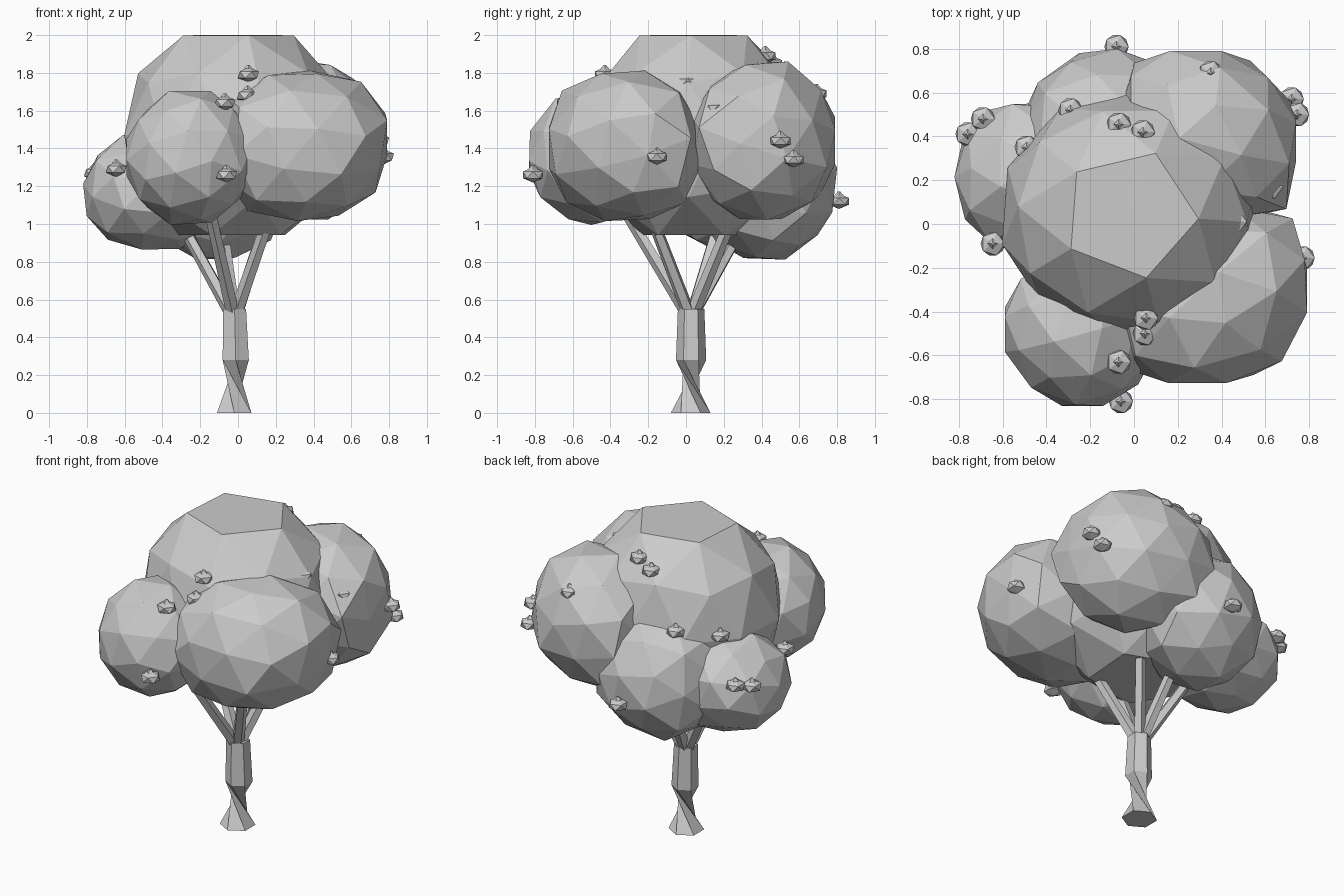
import bpy, bmesh, math, random
from mathutils import Vector, Matrix

if "Cube" in bpy.data.objects:
    bpy.data.objects.remove(bpy.data.objects["Cube"])

random.seed(4)


def finish(bm, name):
    bmesh.ops.recalc_face_normals(bm, faces=bm.faces[:])
    me = bpy.data.meshes.new(name)
    bm.to_mesh(me)
    bm.free()
    ob = bpy.data.objects.new(name, me)
    bpy.context.collection.objects.link(ob)
    return ob


def loft(name, rings, sides=6):
    """Rings of (centre, radius, turn in degrees, axis), skinned and capped."""
    bm = bmesh.new()
    loops = []
    for c, r, turn, axis in rings:
        q = Vector(axis).to_track_quat('Z', 'Y')
        loops.append([bm.verts.new(Vector(c) + q @ Vector((
            r * math.cos(math.radians(turn) + math.tau * i / sides),
            r * math.sin(math.radians(turn) + math.tau * i / sides), 0)))
            for i in range(sides)])
    for a, b in zip(loops, loops[1:]):
        for i in range(sides):
            j = (i + 1) % sides
            bm.faces.new((a[i], a[j], b[i]))
            bm.faces.new((a[j], b[j], b[i]))
    bm.faces.new(loops[0])
    bm.faces.new(loops[-1])
    return finish(bm, name)


def leaf_clump(name, centre, size, turn, stretch):
    """Faceted ball of leaves, stretched around the tree, flattened at its limits."""
    bm = bmesh.new()
    bmesh.ops.create_icosphere(bm, subdivisions=2, radius=1)
    rot = Matrix.Rotation(turn, 3, 'Z') @ Matrix.Rotation(turn * 0.7, 3, 'X')
    around = Vector((-centre[1], centre[0], 0)).normalized()
    for v in bm.verts:
        p = rot @ v.co * random.uniform(0.99, 1.07)
        p += around * p.dot(around) * stretch
        v.co = Vector(centre) + Vector(
            max(-1, min(1, p[i])) * size[i] for i in range(3))
    bmesh.ops.convex_hull(bm, input=bm.verts[:])
    return finish(bm, name)


# Twisted trunk with a flared foot
UP = (0, 0, 1)
loft("trunk", [((-0.02, 0.025, 0), 0.105, 30, UP),
               ((-0.012, 0.027, 0.28), 0.08, -90, UP),
               ((-0.018, 0.027, 0.55), 0.07, -90, UP)])

# Lower leaf clumps: centre, half sizes, turn, stretch
clumps = {
    "front_right": ((0.35, -0.325, 1.41), (0.44, 0.40, 0.405), 0.5, 0.16),
    "front_left": ((-0.25, -0.49, 1.35), (0.34, 0.34, 0.355), 1.1, 0.04),
    "back_right": ((0.34, 0.41, 1.44), (0.40, 0.38, 0.42), 1.8, 0.2),
    "left": ((-0.46, 0.22, 1.17), (0.36, 0.33, 0.31), 2.6, 0.05),
    "back": ((-0.13, 0.42, 1.2), (0.38, 0.38, 0.39), 3.3, 0.05),
}
for name, (c, size, turn, stretch) in clumps.items():
    leaf_clump("leaves_" + name, c, size, turn, stretch)
    # Branch running from the trunk into the clump
    start = Vector((-0.02, 0.025, 0.5))
    end = Vector((c[0] * 0.85, c[1], c[2]))
    d = end - start
    loft("branch_" + name, [(start + d * 0.03, 0.037, 0, d),
                            (start + d * 0.85, 0.03, 0, d)], 5)

# Crown: large faceted ball with flattened top and bottom
bm = bmesh.new()
bmesh.ops.create_icosphere(bm, subdivisions=2, radius=1,
                           matrix=Matrix.Rotation(math.radians(-4), 4, 'Z'))
for v in bm.verts:
    x, y, z = v.co
    z = max(-0.85, min(0.852, z))
    v.co = (-0.02 + 0.6 * x, 0.045 + 0.57 * y, 1.47 + 0.622 * z)
bmesh.ops.dissolve_limit(bm, angle_limit=0.02, verts=bm.verts[:], edges=bm.edges[:])
finish(bm, "leaves_crown")

# Fruits with a small stalk on top
fruits = [
    (-0.08, 0.81, 1.12), (0.35, 0.69, 1.69), (-0.29, 0.52, 1.54),
    (-0.07, 0.455, 1.85), (0.04, 0.42, 1.89), (-0.49, 0.35, 1.5),
    (-0.69, 0.48, 1.28), (-0.76, 0.41, 1.27), (0.72, 0.57, 1.34),
    (0.745, 0.5, 1.44), (0.625, 0.17, 1.61), (0.46, 0.01, 1.75),
    (0.77, -0.155, 1.355), (-0.645, -0.09, 1.29), (0.055, -0.43, 1.79),
    (0.05, -0.5, 1.68), (-0.07, -0.63, 1.64), (-0.06, -0.81, 1.26)]
for n, p in enumerate(fruits):
    bm = bmesh.new()
    bmesh.ops.create_icosphere(
        bm, subdivisions=1, radius=0.062,
        matrix=Matrix.Translation(p) @ Matrix.Diagonal((1, 1, 0.65, 1)))
    bmesh.ops.create_cone(
        bm, segments=4, radius1=0.024, radius2=0.006, depth=0.02, cap_ends=True,
        matrix=Matrix.Translation(Vector(p) + Vector((0, 0, 0.042))))
    finish(bm, f"fruit_{n + 1}")
